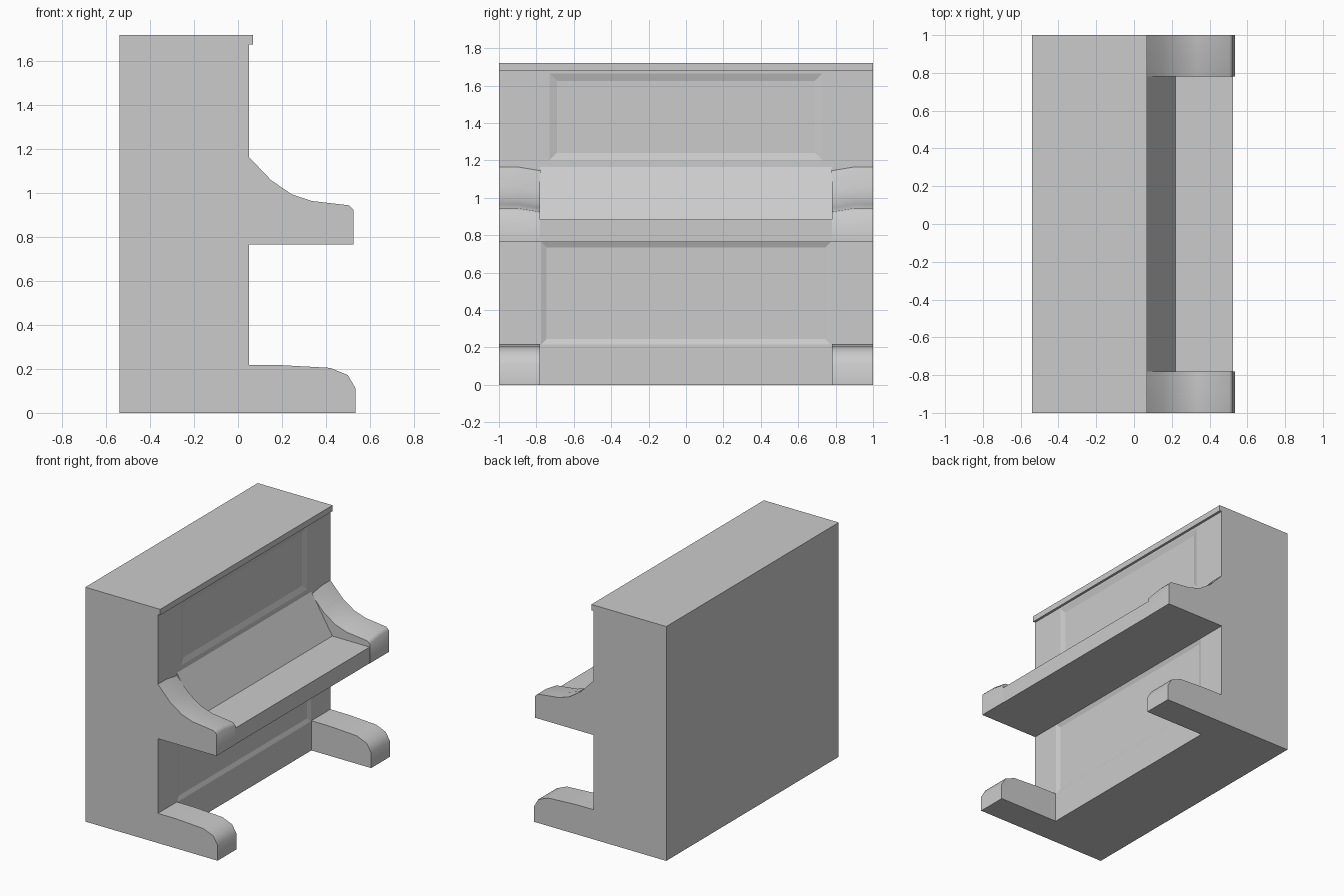
import bpy, bmesh
from math import radians

if "Cube" in bpy.data.objects:
    bpy.data.objects.remove(bpy.data.objects["Cube"])


def finish(bm, name, smooth=None):
    bmesh.ops.recalc_face_normals(bm, faces=bm.faces[:])
    mesh = bpy.data.meshes.new(name)
    bm.to_mesh(mesh)
    bm.free()
    ob = bpy.data.objects.new(name, mesh)
    bpy.context.collection.objects.link(ob)
    if smooth:
        bpy.ops.object.select_all(action='DESELECT')
        ob.select_set(True)
        bpy.context.view_layer.objects.active = ob
        bpy.ops.object.shade_smooth_by_angle(angle=radians(smooth))
    return ob


def loft(name, sections, smooth=None):
    """Skin a row of (y, [(x, z), ...]) sections and cap both ends."""
    bm = bmesh.new()
    rings = [[bm.verts.new((x, y, z)) for x, z in pts] for y, pts in sections]
    for a, b in zip(rings, rings[1:]):
        for i in range(len(a)):
            j = (i + 1) % len(a)
            bm.faces.new((a[i], a[j], b[j], b[i]))
    bm.faces.new(rings[0])
    bm.faces.new(rings[-1])
    return finish(bm, name, smooth)


def rect(x0, x1, z0, z1):
    return [(x0, z0), (x1, z0), (x1, z1), (x0, z1)]


# Case with two shallow sunk panels on its front: (half width, bottom, top, border)
PANELS = [(0.73, 1.2, 1.665, 0.04), (0.775, 0.215, 0.765, 0.03)]
FRONT = 0.05
case = loft("case", [(-1, rect(-0.54, FRONT, 0, 1.68)), (1, rect(-0.54, FRONT, 0, 1.68))])
bm = bmesh.new()
bm.from_mesh(case.data)
for half, low, high, border in PANELS:
    cuts = [((0, 0, low), (0, 0, 1)), ((0, 0, high), (0, 0, 1)),
            ((0, -half, 0), (0, 1, 0)), ((0, half, 0), (0, 1, 0))]
    for co, no in cuts:
        faces = [f for f in bm.faces if f.normal.x > 0.99
                 and abs(f.calc_center_median().x - FRONT) < 1e-4]
        geom = faces + list({e for f in faces for e in f.edges}) \
            + list({v for f in faces for v in f.verts})
        bmesh.ops.bisect_plane(bm, geom=geom, plane_co=co, plane_no=no, dist=1e-5)
        bm.normal_update()
for half, low, high, border in PANELS:
    panel = []
    for f in bm.faces:
        c = f.calc_center_median()
        if f.normal.x > 0.99 and abs(c.x - FRONT) < 1e-4 and abs(c.y) < half and low < c.z < high:
            panel.append(f)
    bmesh.ops.inset_region(bm, faces=panel, thickness=border, depth=-0.012,
                           use_even_offset=True)
    bm.normal_update()
bm.to_mesh(case.data)
bm.free()

# Lid
lid = rect(-0.54, 0.068, 1.677, 1.72)
loft("lid", [(-1, lid), (1, lid)])

# Key bed with sloping fallboard
bed = [(0, 0.766), (0.523, 0.766), (0.523, 0.885), (0.22, 0.885), (0.05, 1.165), (0, 1.165)]
loft("key_bed", [(-0.78, bed), (0.78, bed)])

# Scrolled arms and feet on each side
arm_top = [(0.05, 1.165), (0.15, 1.06), (0.245, 0.995), (0.335, 0.965),
           (0.505, 0.945), (0.525, 0.925)]
arm_base = [(0.525, 0.766), (0.04, 0.766)]
arm = arm_top + arm_base
arm_inner = [(x, z - 0.02) for x, z in arm_top] + arm_base
foot = [(0.04, 0.218), (0.2, 0.217), (0.42, 0.205), (0.5, 0.172),
        (0.535, 0.112), (0.535, 0), (0.04, 0)]
for side, s in (("left", -1), ("right", 1)):
    loft(side + "_arm", [(s, arm), (s * 0.9, arm), (s * 0.78, arm_inner)], 60)
    loft(side + "_foot", [(s, foot), (s * 0.78, foot)], 60)
